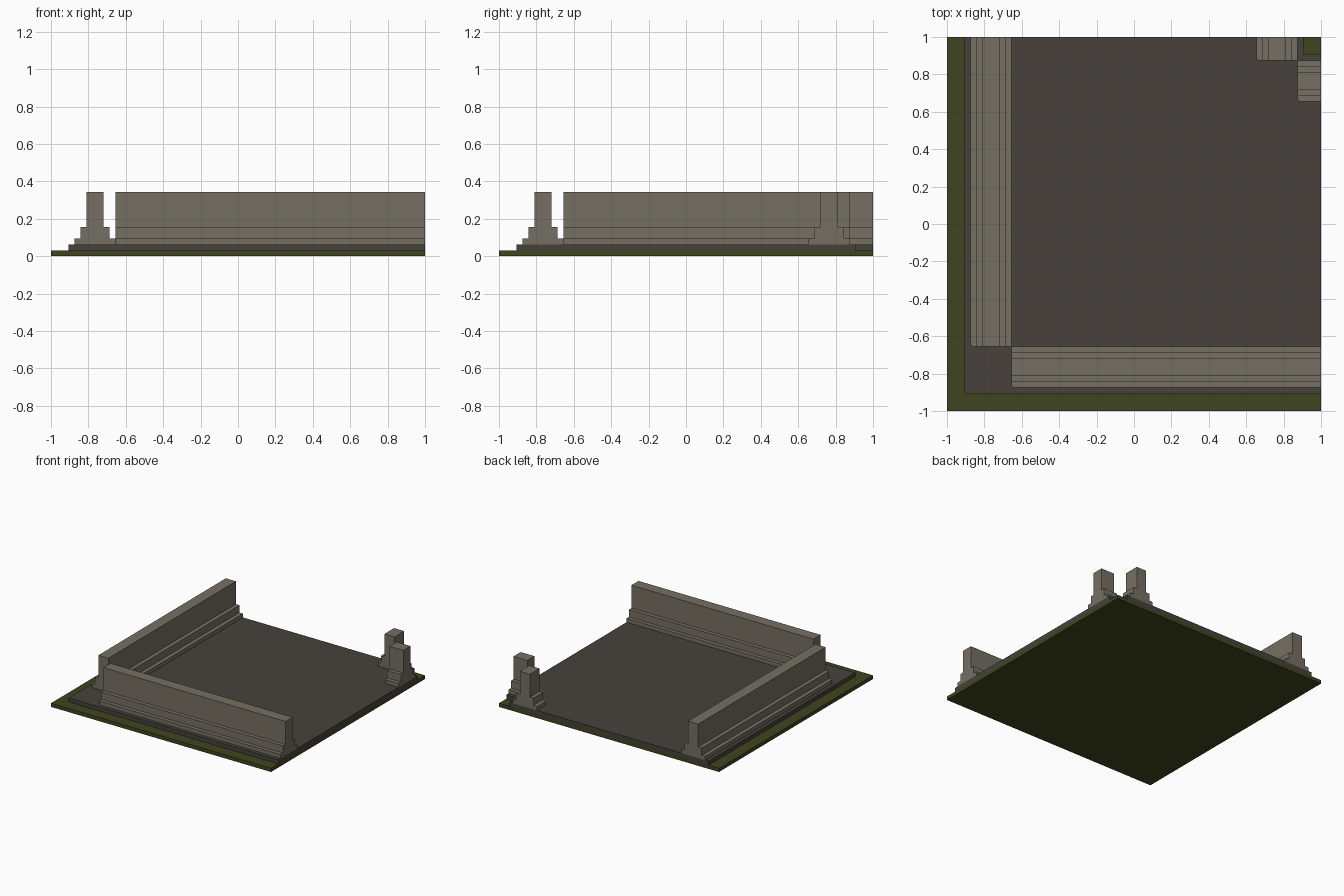
import bpy
import bmesh

cube = bpy.data.objects.get("Cube")
if cube:
    bpy.data.objects.remove(cube, do_unlink=True)


def material(name, rgb):
    m = bpy.data.materials.new(name)
    m.use_nodes = True
    m.diffuse_color = (*rgb, 1)
    bsdf = next(n for n in m.node_tree.nodes if n.type == 'BSDF_PRINCIPLED')
    bsdf.inputs["Base Color"].default_value = (*rgb, 1)
    bsdf.inputs["Roughness"].default_value = 0.9
    return m


GRASS = material("moss green", (0.051, 0.060, 0.0145))
PAVING = material("dark paving", (0.063, 0.053, 0.045))
STONE = material("grey stone", (0.182, 0.160, 0.126))


def extrude(bm, outline, offset):
    """Fill an outline and sweep it along an offset into a closed solid."""
    face = bm.faces.new([bm.verts.new(p) for p in outline])
    new = bmesh.ops.extrude_face_region(bm, geom=[face])["geom"]
    verts = [g for g in new if isinstance(g, bmesh.types.BMVert)]
    bmesh.ops.translate(bm, verts=verts, vec=offset)


def finish(bm, name, mat):
    bmesh.ops.recalc_face_normals(bm, faces=bm.faces[:])
    mesh = bpy.data.meshes.new(name)
    bm.to_mesh(mesh)
    bm.free()
    mesh.materials.append(mat)
    obj = bpy.data.objects.new(name, mesh)
    bpy.context.collection.objects.link(obj)
    return obj


def slab(name, outline, z0, z1, mat):
    bm = bmesh.new()
    extrude(bm, [(x, y, z0) for x, y in outline], (0, 0, z1 - z0))
    return finish(bm, name, mat)


# Half of the stepped wall section: half width, height
GROUND, PAVED, TOP = 0.03, 0.063, 0.343
HALF = [(0.11, PAVED), (0.11, 0.095), (0.078, 0.095),
        (0.078, 0.155), (0.046, 0.155), (0.046, TOP)]


def wall(name, centre, start, swap):
    """Stepped wall from start to the tile edge; swap runs it along x."""
    bm = bmesh.new()
    section = HALF + [(-w, z) for w, z in reversed(HALF)]
    extrude(bm, [(centre + w, start, z) for w, z in section], (0, 1 - start, 0))
    # Round the one plinth corner at the open end
    corner = [e for e in bm.edges if all(
        abs(v.co.x - centre + 0.11) < 1e-4 and abs(v.co.y - start) < 1e-4
        for v in e.verts)]
    bmesh.ops.bevel(bm, geom=corner, offset=0.015, segments=3,
                    profile=0.5, affect='EDGES')
    if swap:
        for v in bm.verts:
            v.co.x, v.co.y = v.co.y, v.co.x
    return finish(bm, name, STONE)


# Ground tile
slab("grass_base", [(-1, -1), (1, -1), (1, 1), (-1, 1)], 0, GROUND, GRASS)

# Paving, notched at the back left corner
E = 0.905
slab("paving", [(-E, -E), (1, -E), (1, E), (E, E), (E, 1), (-E, 1)],
     GROUND, PAVED, PAVING)

# Long walls and short corner walls, mirrored across the diagonal
wall("right_wall", -0.765, -0.655, False)
wall("front_wall", -0.765, -0.655, True)
wall("back_corner_wall", 0.765, 0.875, False)
wall("left_corner_wall", 0.765, 0.875, True)
